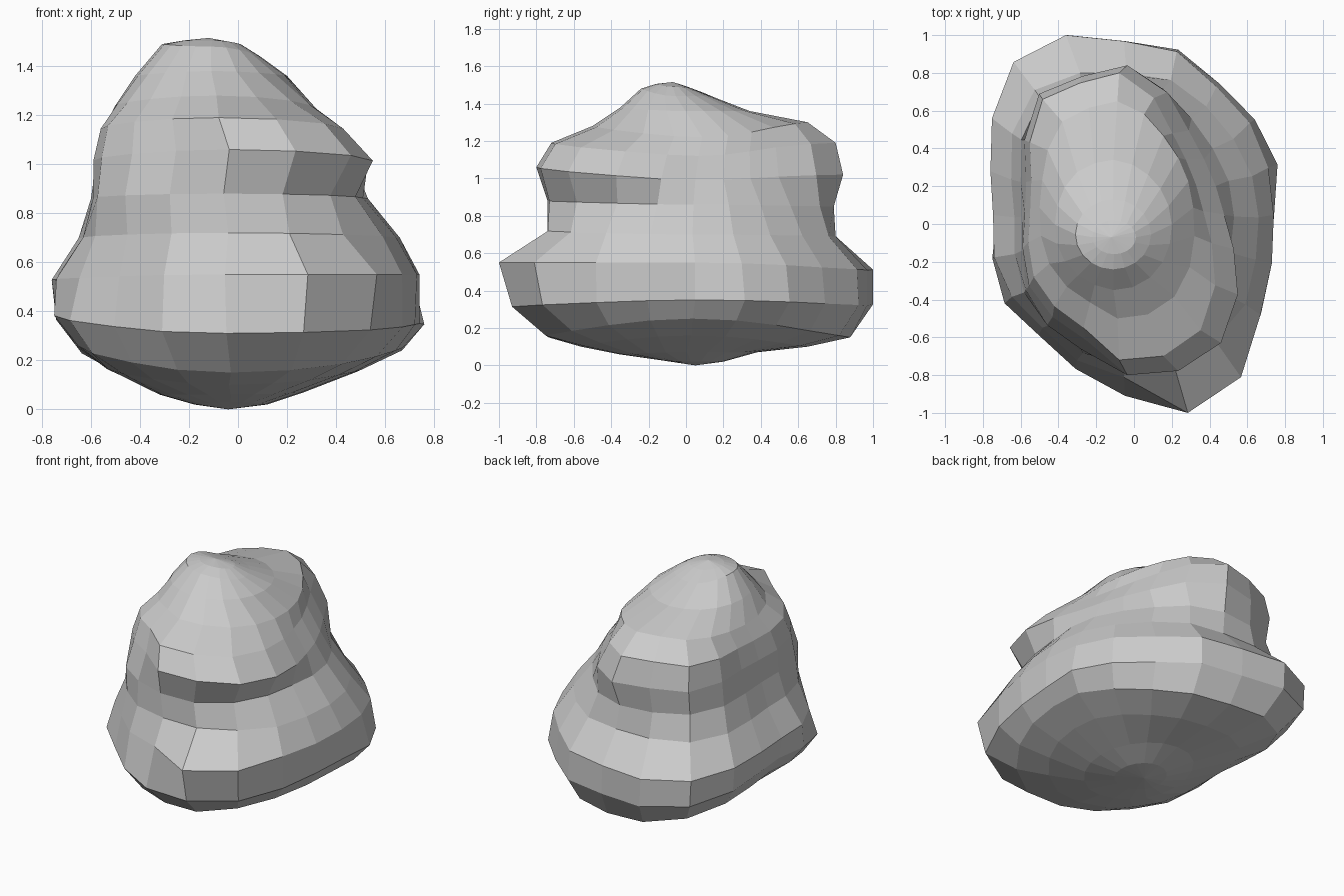
import bpy
import bmesh
from math import cos, sin, tau

# Remove the default cube
default_cube = bpy.data.objects.get("Cube")
if default_cube:
    bpy.data.objects.remove(default_cube, do_unlink=True)

# Plan outlines as radii, counter-clockwise from +x, from low to high
SEGMENTS = 20
ROUND = [1] * SEGMENTS
LOW = [.79, .83, .83, .85, .9, .92, .97, .95, .85, .75,
       .7, .74, .79, .78, .8, .84, .9, .87, .83, .8]
BASE = [.79, .85, .85, .85, .91, .91, .99, .99, .86, .73,
        .68, .74, .79, .78, .85, .95, 1.02, 1, .89, .81]
RIM = [.79, .8, .82, .83, .9, .91, .99, .99, .86, .74,
       .69, .72, .73, .73, .8, .85, 1.09, 1.05, .89, .82]
SHOULDER = [.72, .72, .72, .74, .78, .78, .82, .85, .77, .66,
            .61, .64, .69, .72, .77, .79, .83, .82, .8, .74]
WAIST = [.62, .62, .62, .65, .72, .76, .77, .78, .7, .6,
         .56, .59, .67, .72, .75, .79, .82, .78, .7, .63]
LEDGE = [.51, .49, .5, .55, .68, .79, .77, .79, .67, .56,
         .54, .58, .64, .67, .7, .85, .87, .84, .72, .59]
OUTLINES = [ROUND, LOW, BASE, RIM, SHOULDER, WAIST, LEDGE, ROUND]

# Each layer: position in OUTLINES, (x range), (y range),
# then heights towards +x, back, -x, front
LAYERS = [
    (0, (-.18, .12), (-.15, .2), (.02, .02, .02, .03)),
    (.3, (-.32, .27), (-.36, .38), (.07, .07, .06, .06)),
    (.6, (-.54, .5), (-.56, .65), (.16, .1, .17, .1)),
    (1, (-.66, .67), (-.75, .88), (.25, .15, .27, .15)),
    (2, (-.75, .76), (-.93, 1), (.35, .32, .39, .31)),
    (3, (-.76, .74), (-1, 1), (.55, .51, .53, .55)),
    (4, (-.65, .66), (-.74, .8), (.7, .69, .7, .72)),
    (5, (-.6, .53), (-.74, .79), (.86, .85, .86, .88)),
    (6, (-.59, .55), (-.8, .84), (.99, 1.02, 1.01, 1.06)),
    (6, (-.56, .43), (-.72, .8), (1.12, 1.19, 1.14, 1.19)),
    (6.4, (-.5, .32), (-.5, .65), (1.22, 1.3, 1.24, 1.28)),
    (6.8, (-.42, .2), (-.35, .34), (1.36, 1.36, 1.36, 1.38)),
    (7, (-.31, .09), (-.24, .13), (1.44, 1.44, 1.49, 1.48)),
    (7, (-.22, .01), (-.16, .02), (1.49, 1.485, 1.505, 1.505)),
]
BOTTOM = (-.04, .05, 0)
TOP = (-.12, -.07, 1.515)


def fit(values, limits):
    """Stretch a list of coordinates to the given range."""
    low, high = min(values), max(values)
    span = (limits[1] - limits[0]) / (high - low)
    return [limits[0] + (v - low) * span for v in values]


def make_ring(bm, position, x_range, y_range, heights):
    """Add one closed loop of vertices, blending neighbouring outlines."""
    index = min(int(position), len(OUTLINES) - 2)
    blend = position - index
    angles = [tau * i / SEGMENTS for i in range(SEGMENTS)]
    radii = [a + (b - a) * blend
             for a, b in zip(OUTLINES[index], OUTLINES[index + 1])]
    xs = fit([r * cos(a) for r, a in zip(radii, angles)], x_range)
    ys = fit([r * sin(a) for r, a in zip(radii, angles)], y_range)
    right, back, left, front = heights
    ring = []
    for x, y, a in zip(xs, ys, angles):
        side = right if cos(a) > 0 else left
        end = back if sin(a) > 0 else front
        z = side * cos(a) ** 2 + end * sin(a) ** 2
        ring.append(bm.verts.new((x, y, z)))
    return ring


def pairs(ring):
    """Neighbouring vertices around a loop."""
    return zip(ring, ring[1:] + ring[:1])


# Boulder: stacked loops closed by a fan at each end, flat faces
bm = bmesh.new()
rings = [make_ring(bm, *layer) for layer in LAYERS]
for lower, upper in zip(rings, rings[1:]):
    for (a, b), (d, c) in zip(pairs(lower), pairs(upper)):
        bm.faces.new((a, b, c, d))
for ring, point in ((rings[0], BOTTOM), (rings[-1], TOP)):
    tip = bm.verts.new(point)
    for a, b in pairs(ring):
        bm.faces.new((a, b, tip))
bmesh.ops.recalc_face_normals(bm, faces=bm.faces)
mesh = bpy.data.meshes.new("boulder")
bm.to_mesh(mesh)
bm.free()

# Stone colour
stone = bpy.data.materials.new("stone grey")
stone.use_nodes = True
colour = (.6, .6, .6, 1)
stone.diffuse_color = colour
stone.node_tree.nodes["Principled BSDF"].inputs["Base Color"].default_value = colour
mesh.materials.append(stone)

boulder = bpy.data.objects.new("boulder", mesh)
bpy.context.collection.objects.link(boulder)
